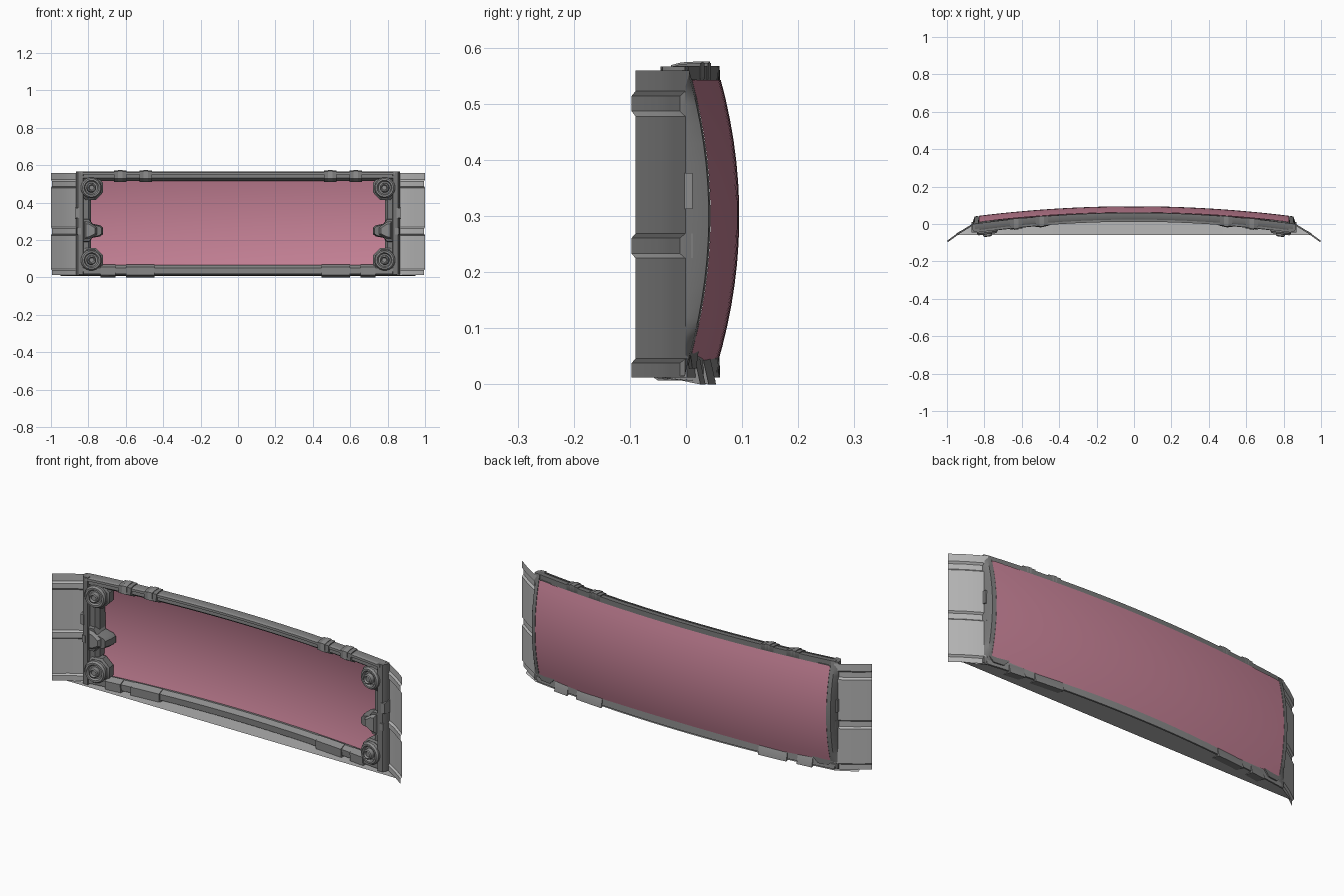
import bpy, bmesh, math
from mathutils import Matrix, Vector

if "Cube" in bpy.data.objects:
    bpy.data.objects.remove(bpy.data.objects["Cube"])


def material(name, rgb):
    m = bpy.data.materials.new(name)
    m.use_nodes = True
    m.diffuse_color = (*rgb, 1)
    m.node_tree.nodes["Principled BSDF"].inputs["Base Color"].default_value = (*rgb, 1)
    return m


PINK = material("rose glass", (0.56, 0.22, 0.305))
PANEL = material("light grey panel", (0.46, 0.46, 0.46))
FRAME = material("dark grey frame", (0.19, 0.19, 0.19))
TRIM = material("mid grey trim", (0.26, 0.26, 0.26))


def finish(name, bm, mat, angle=0.6):
    bmesh.ops.recalc_face_normals(bm, faces=bm.faces)
    me = bpy.data.meshes.new(name)
    bm.to_mesh(me)
    bm.free()
    me.materials.append(mat)
    me.shade_smooth()
    me.set_sharp_from_angle(angle=angle)
    ob = bpy.data.objects.new(name, me)
    bpy.context.scene.collection.objects.link(ob)
    return ob


def loft(name, rings, mat, solid=True):
    """Join equal cross-sections; solid ones are closed and capped."""
    bm = bmesh.new()
    rows = [[bm.verts.new(p) for p in ring] for ring in rings]
    n = len(rows[0])
    for a, b in zip(rows, rows[1:]):
        for i in range(n if solid else n - 1):
            j = (i + 1) % n
            bm.faces.new((a[i], a[j], b[j], b[i]))
    if solid:
        bm.faces.new(rows[0])
        bm.faces.new(rows[-1])
    return finish(name, bm, mat)


def steps(a, b, n):
    return [a + (b - a) * i / n for i in range(n + 1)]


def screen_y(x, z):
    return 0.095 - 0.05 * (x / 0.82) ** 2 - 0.035 * ((z - 0.3) / 0.25) ** 2


def bar_y(x):
    return 0.062 - 0.055 * (x / 0.82) ** 2


def sweep_x(name, section, x0, x1, n, mat):
    """Sweep a (depth, height) section along the bowed frame line."""
    return loft(name, [[(x, bar_y(x) + d, z) for d, z in section]
                       for x in steps(x0, x1, n)], mat)


def prism(name, outline, y0, y1, taper, s, mat):
    """Plate facing the front, its front face shrunk by taper."""
    cx = sum(p[0] for p in outline) / len(outline)
    cz = sum(p[1] for p in outline) / len(outline)
    mid = y0 + (y1 - y0) * 0.5
    return loft(name, [[(s * (cx + (x - cx) * k), y, cz + (z - cz) * k) for x, z in outline]
                       for y, k in ((y0, 1), (mid, 1), (y1, taper))], mat)


# Doubly curved glass, lower edge rising towards the sides
loft("curved_screen", [[(x, screen_y(x, z), z)
                        for z in steps(0.03 + 0.027 * (x / 0.83) ** 2, 0.543, 14)]
                       for x in steps(-0.83, 0.83, 40)], PINK, solid=False)

# Upper and lower frame bars
TOP = [(-0.045, 0.532), (-0.04, 0.56), (-0.03, 0.567), (-0.002, 0.568), (-0.001, 0.52), (-0.02, 0.515)]
LOW = [(-0.045, 0.052), (-0.042, 0.02), (-0.001, 0.012), (-0.003, 0.064), (-0.02, 0.067)]
sweep_x("top_bar", TOP, -0.85, 0.85, 36, FRAME)
sweep_x("bottom_bar", LOW, -0.85, 0.85, 36, TRIM)

# Thin raised lip along the top bar
LIP = [(-0.05, 0.55), (-0.05, 0.562), (-0.038, 0.565), (-0.038, 0.55)]
sweep_x("top_lip", LIP, -0.84, 0.84, 36, TRIM)

# Floor sill with a straight front edge
def sill_back(x):
    a = abs(x)
    return bar_y(x) if a < 0.855 else bar_y(0.855) - 0.55 * (a - 0.855)


loft("floor_sill", [[(x, min(-0.06, sill_back(x)), 0.014), (x, sill_back(x), 0.007)]
                    for x in steps(-0.95, 0.95, 40)], PANEL, solid=False)

TOP_CLIP = [(-0.056, 0.53), (-0.052, 0.566), (-0.035, 0.571), (0.0, 0.573), (0.0, 0.545), (-0.02, 0.51)]
LOW_CLIP = [(-0.052, 0.055), (-0.05, 0.012), (0.008, 0.0), (-0.003, 0.05), (-0.02, 0.07)]

# Flared panel: ribs given as (height, shift)
RIBS = [(0.012, 1), (0.038, 1), (0.046, 0), (0.225, 0), (0.233, 1), (0.261, 1), (0.269, 0),
        (0.478, 0), (0.487, 1), (0.514, 1), (0.523, 0), (0.56, 0)]
PLAN = [(0.85, 0.006), (0.872, -0.004), (0.935, -0.043), (1.0, -0.09)]

BRACKET = [(0.835, 0.32), (0.80, 0.32), (0.778, 0.288), (0.735, 0.278), (0.722, 0.265),
           (0.722, 0.232), (0.735, 0.22), (0.778, 0.212), (0.80, 0.185), (0.835, 0.185)]
BRACKET_CAP = [(0.82, 0.30), (0.795, 0.295), (0.755, 0.268), (0.755, 0.23), (0.795, 0.208), (0.82, 0.204)]


def turned(name, profile, x, z, sides, turn, mat):
    """Stacked round part along y from (radius, depth) pairs."""
    m = Matrix.Translation((x, 0, z)) @ Matrix.Rotation(turn, 4, 'Z')
    ring = [2 * math.pi * (i + 0.5) / sides for i in range(sides)]
    return loft(name, [[m @ Vector((r * math.cos(t), y, r * math.sin(t))) for t in ring]
                       for r, y in profile], mat)


for s, side in ((1, "left"), (-1, "right")):
    # Ribbed side panel
    loft(side + "_flared_panel",
         [[(s * (x - 0.005 * k), y - 0.007 * k, z) for x, y in PLAN] for z, k in RIBS],
         PANEL, solid=False)

    # Side post: straight front, bowed back
    def post(z):
        b = screen_y(0.84, z)
        return [(s * x, y, z) for x, y in
                ((0.828, -0.045), (0.855, -0.042), (0.866, -0.025), (0.866, -0.002),
                 (0.852, b - 0.002), (0.832, b + 0.001), (0.826, -0.02))]
    loft(side + "_post", [post(z) for z in steps(0.015, 0.567, 16)], FRAME)

    # Inner strip beside the glass
    def strip(z):
        b = screen_y(0.82, z) - 0.003
        return [(s * x, y, z) for x, y in
                ((0.83, -0.025), (0.80, -0.025), (0.785, -0.005), (0.785, b), (0.83, b))]
    loft(side + "_inner_strip", [strip(z) for z in steps(0.04, 0.54, 14)], FRAME)

    # Middle bracket with raised cap
    prism(side + "_bracket", BRACKET, 0.035, -0.04, 0.85, s, FRAME)
    prism(side + "_bracket_cap", BRACKET_CAP, -0.03, -0.056, 0.75, s, TRIM)

    # Small latches on the outside of the post
    for name, z, h, x in (("latch", 0.345, 0.032, 0.866), ("band", 0.247, 0.022, 0.858)):
        box = [(x - 0.02, z - h), (x + 0.004, z - h), (x + 0.004, z + h), (x - 0.02, z + h)]
        prism(side + "_" + name, box, 0.012, -0.046, 0.8, s, TRIM)

    # Corner mounts: plate, stepped disc, groove and hub
    for z, level in ((0.48, "upper"), (0.093, "lower")):
        where = side + "_" + level
        turned(where + "_corner_plate", [(0.07, 0.015), (0.07, -0.022), (0.06, -0.03)],
               s * 0.79, z, 8, -0.13 * s, FRAME)
        turned(where + "_mount",
               [(0.056, -0.02), (0.056, -0.045), (0.049, -0.055), (0.040, -0.055), (0.034, -0.044),
                (0.026, -0.044), (0.024, -0.064), (0.018, -0.068), (0.012, -0.06)],
               s * 0.79, z, 20, -0.13 * s, TRIM)

    # Clips around the bars, each upper one with a ridge
    for i, x in enumerate((0.493, 0.63)):
        sweep_x(f"{side}_top_clip_{i}", TOP_CLIP, s * (x - 0.033), s * (x + 0.033), 2, FRAME)
        ridge = [(d * 1.06, z + 0.003 * (z > 0.54)) for d, z in TOP_CLIP]
        sweep_x(f"{side}_top_clip_ridge_{i}", ridge, s * (x - 0.012), s * (x + 0.012), 1, TRIM)
    for i, (a, b) in enumerate(((0.447, 0.6), (0.655, 0.735))):
        sweep_x(f"{side}_bottom_clip_{i}", LOW_CLIP, s * a, s * b, 3, TRIM)
